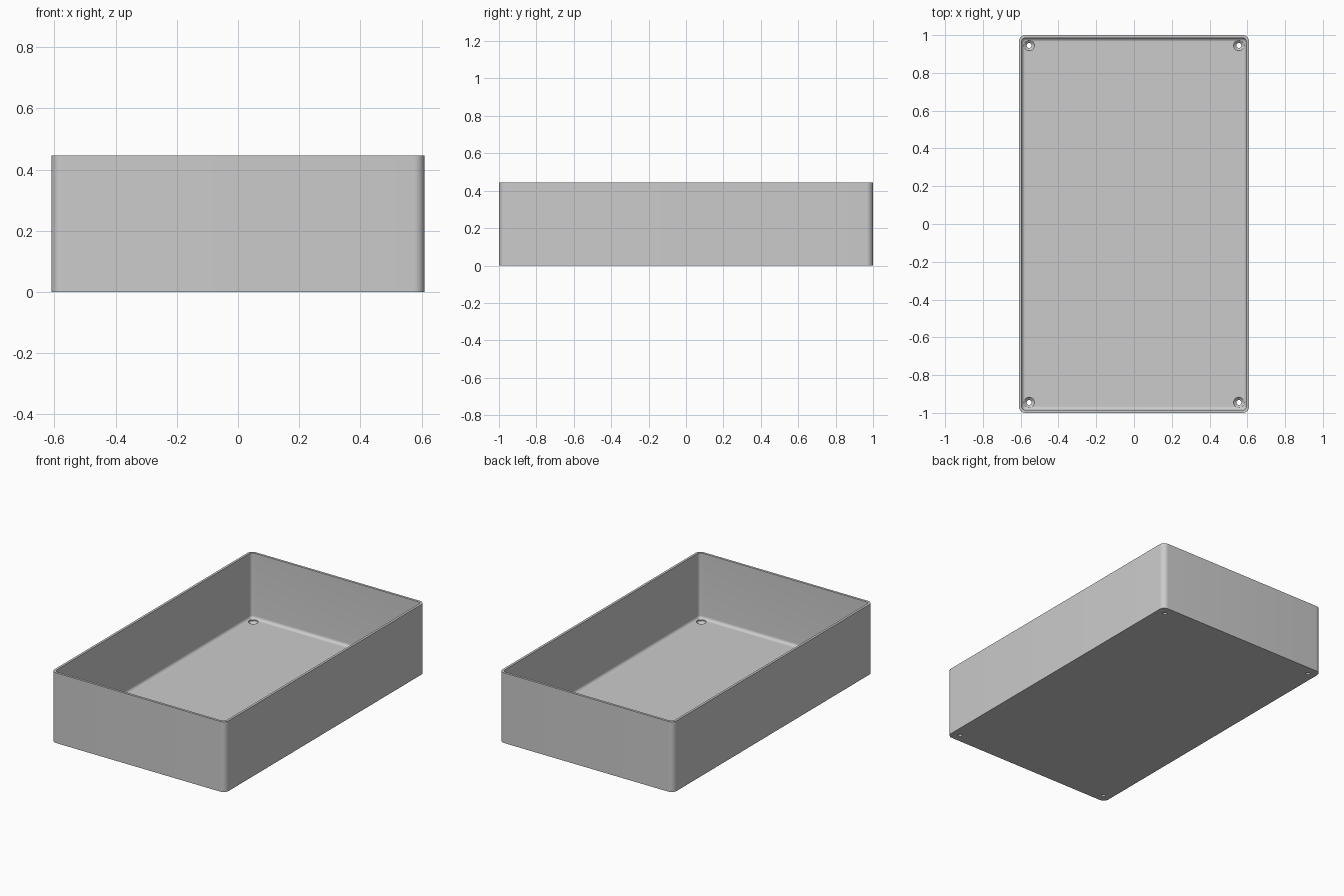
import bpy, bmesh, math

cube = bpy.data.objects.get("Cube")
if cube:
    bpy.data.objects.remove(cube, do_unlink=True)

HALF_X, HALF_Y, HEIGHT = 0.61, 1.0, 0.445
CORNER, WALL, FLOOR, FILLET = 0.036, 0.015, 0.03, 0.02
STEPS = 10

grey = bpy.data.materials.new("light grey")
grey.use_nodes = True
grey.diffuse_color = (0.6, 0.6, 0.6, 1)
grey.node_tree.nodes["Principled BSDF"].inputs["Base Color"].default_value = (0.6, 0.6, 0.6, 1)


def ring(bm, inset, z):
    """Rounded rectangle loop, inset from the outer wall."""
    radius = max(CORNER - inset, 0.001)
    cx, cy = HALF_X - inset - radius, HALF_Y - inset - radius
    verts = []
    for quarter, (sx, sy) in enumerate([(1, 1), (-1, 1), (-1, -1), (1, -1)]):
        for i in range(STEPS + 1):
            a = (quarter + i / STEPS) * math.pi / 2
            verts.append(bm.verts.new((sx * cx + radius * math.cos(a),
                                       sy * cy + radius * math.sin(a), z)))
    return verts


def make_object(name, bm):
    bmesh.ops.recalc_face_normals(bm, faces=bm.faces)
    mesh = bpy.data.meshes.new(name)
    bm.to_mesh(mesh)
    bm.free()
    mesh.materials.append(grey)
    obj = bpy.data.objects.new(name, mesh)
    bpy.context.collection.objects.link(obj)
    return obj


# Open tray: outer wall, rim, inner wall, then a fillet down to the floor
profile = [(0, 0), (0, HEIGHT), (WALL, HEIGHT)]
for i in range(9):
    a = i / 8 * math.pi / 2
    profile.append((WALL + FILLET * (1 - math.cos(a)),
                    FLOOR + FILLET * (1 - math.sin(a))))
bm = bmesh.new()
loops = [ring(bm, inset, z) for inset, z in profile]
for low, high in zip(loops, loops[1:]):
    for i in range(len(low)):
        j = (i + 1) % len(low)
        bm.faces.new((low[i], low[j], high[j], high[i]))
bm.faces.new(loops[0])
bm.faces.new(loops[-1])
tray = make_object("tray", bm)

# Countersunk screw holes in the four floor corners
hole_profile = [(0.013, -0.02), (0.013, 0.01), (0.028, 0.024), (0.028, 0.06)]
bm = bmesh.new()
for sx in (-1, 1):
    for sy in (-1, 1):
        circles = [[bm.verts.new((sx * 0.555 + r * math.cos(k * math.pi / 16),
                                  sy * 0.945 + r * math.sin(k * math.pi / 16), z))
                    for k in range(32)] for r, z in hole_profile]
        for low, high in zip(circles, circles[1:]):
            for k in range(32):
                n = (k + 1) % 32
                bm.faces.new((low[k], low[n], high[n], high[k]))
        bm.faces.new(circles[0])
        bm.faces.new(circles[-1])
cutter = make_object("screw_hole_cutter", bm)

# Cut the holes and drop the cutter
cut = tray.modifiers.new("screw_holes", "BOOLEAN")
cut.operation = "DIFFERENCE"
cut.solver = "EXACT"
cut.object = cutter
bpy.context.view_layer.objects.active = tray
tray.select_set(True)
bpy.ops.object.modifier_apply(modifier=cut.name)
bpy.data.objects.remove(cutter, do_unlink=True)
bpy.ops.object.shade_smooth_by_angle(angle=math.radians(30))
